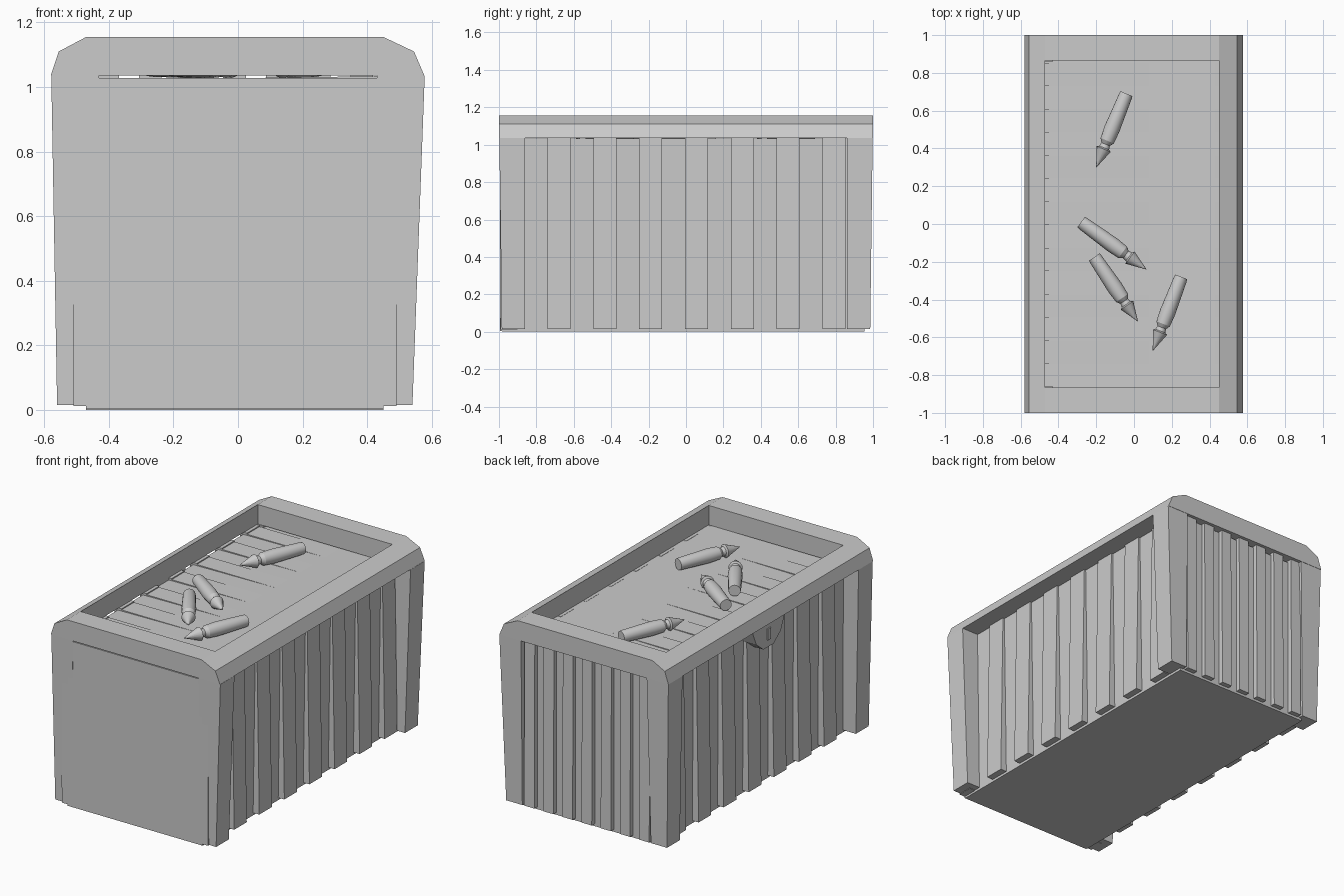
import bpy, bmesh, math
from mathutils import Vector

if "Cube" in bpy.data.objects:
    bpy.data.objects.remove(bpy.data.objects["Cube"])


def make(name, verts, faces):
    mesh = bpy.data.meshes.new(name)
    mesh.from_pydata(verts, [], faces)
    bm = bmesh.new()
    bm.from_mesh(mesh)
    bmesh.ops.recalc_face_normals(bm, faces=bm.faces)
    bm.to_mesh(mesh)
    bm.free()
    ob = bpy.data.objects.new(name, mesh)
    bpy.context.collection.objects.link(ob)
    return ob


def block(name, bottom, top, z0, z1, z1_right=None):
    """Tapered box: bottom/top are (x0, x1, y0, y1); the top may slope along x."""
    zr = z1 if z1_right is None else z1_right
    vs = []
    for (a, b, c, d), zl, zh in ((bottom, z0, z0), (top, z1, zr)):
        vs += [(a, c, zl), (b, c, zh), (b, d, zh), (a, d, zl)]
    return make(name, vs, [(3, 2, 1, 0), (4, 5, 6, 7)] +
                [(i, (i + 1) % 4, (i + 1) % 4 + 4, i + 4) for i in range(4)])


def prism(name, pts, axis, lo, hi):
    """Extrude a 2D profile along x (axis 0, points y,z) or y (axis 1, points x,z)."""
    vs = [((v, a, b) if axis == 0 else (a, v, b)) for v in (lo, hi) for a, b in pts]
    n = len(pts)
    return make(name, vs, [tuple(range(n)), tuple(range(n, 2 * n))] +
                [(i, (i + 1) % n, (i + 1) % n + n, i + n) for i in range(n)])


CX, RIM = -0.01, 1.035

# Container body with slightly sloping lid
block("container_body", (-0.47, 0.45, -0.985, 0.955), (-0.475, 0.465, -0.985, 0.955),
      0.0, 1.021, 1.034)

# Flat front panel
block("front_panel", (CX - 0.46, CX + 0.46, -0.995, -0.97),
      (CX - 0.46, CX + 0.46, -0.995, -0.97), 0.004, 1.028)
for s in (-1, 1):
    x = sorted((CX + s * 0.45, CX + s * 0.5))
    block("front_panel_edge", (*x, -0.993, -0.9), (*x, -0.995, -0.9), 0.012, RIM)

# Corner posts
for sx in (-1, 1):
    for sy in (-1, 1):
        bx = sorted((CX + sx * 0.44, CX + sx * 0.55))
        tx = sorted((sx * 0.43, sx * 0.578))
        by = sorted((sy * 0.86, sy * 0.985))
        ty = sorted((sy * 0.86, sy * 0.998))
        block("corner_post", (*bx, *by), (*tx, *ty), 0.015, RIM)

# Side ribs, fading out toward the top
for s in (-1, 1):
    for i in range(7):
        y = -0.74 + i * 0.245
        bx = sorted((CX + s * 0.44, CX + s * 0.502))
        tx = sorted((CX + s * 0.44, CX + s * 0.486))
        block("side_rib", (*bx, y, y + 0.123), (*tx, y, y + 0.123), 0.015, RIM)

# Back ribs
for i in range(7):
    x = CX + (i - 3) * 0.131
    block("back_rib", (x - 0.035, x + 0.035, 0.94, 0.985),
          (x - 0.035, x + 0.035, 0.94, 0.98), 0.015, RIM)

# Lid ribs, merging into the lid past the middle
for i in range(7):
    y = -0.74 + i * 0.245
    block("lid_rib", (-0.47, 0.09, y, y + 0.123), (-0.47, 0.09, y, y + 0.123), 1.0, 1.0287)

# Top rim with rectangular opening
rim = prism("top_rim", [(-0.58, RIM), (-0.555, 1.11), (-0.47, 1.155), (0.45, 1.155),
                        (0.545, 1.11), (0.577, RIM)], 1, -1.0, 1.0)
cut_rect = (-0.47, 0.45, -0.865, 0.865)
cutter = block("rim_cutter", cut_rect, cut_rect, 0.9, 1.3)
cutter.hide_render = True
cutter.hide_viewport = True
mod = rim.modifiers.new("opening", "BOOLEAN")
mod.operation = "DIFFERENCE"
mod.solver = "EXACT"
mod.object = cutter

# Latch plate on the left side, with a small slot bar
prism("latch_plate", [(-0.16, RIM), (-0.12, 0.94), (-0.05, 0.885), (0.05, 0.885),
                      (0.12, 0.94), (0.16, RIM)], 0, -0.565, -0.47)
block("latch_bar", (-0.572, -0.55, -0.015, 0.015), (-0.572, -0.55, -0.015, 0.015), 0.93, 1.0)

# Loose cartridges lying on the lid
PROFILE = [(0.0, 0.034), (0.015, 0.036), (0.2, 0.042), (0.265, 0.038), (0.285, 0.024),
           (0.305, 0.028), (0.312, 0.040), (0.415, 0.001)]


def cartridge(base, tip, sides=16):
    b, t = Vector((*base, 1.068)), Vector((*tip, 1.068))
    d = (t - b).normalized()
    side, up = d.cross(Vector((0, 0, 1))), Vector((0, 0, 1))
    scale = (t - b).length / 0.415
    vs = []
    for dist, r in PROFILE:
        for k in range(sides):
            a = 2 * math.pi * k / sides
            vs.append(b + d * dist * scale + (side * math.cos(a) + up * math.sin(a)) * r)
    n = len(PROFILE)
    fs = [(j * sides + k, j * sides + (k + 1) % sides,
           (j + 1) * sides + (k + 1) % sides, (j + 1) * sides + k)
          for j in range(n - 1) for k in range(sides)]
    fs += [tuple(range(sides)), tuple(range((n - 1) * sides, n * sides))]
    ob = make("cartridge", vs, fs)
    bpy.ops.object.select_all(action="DESELECT")
    ob.select_set(True)
    bpy.context.view_layer.objects.active = ob
    bpy.ops.object.shade_smooth_by_angle(angle=math.radians(30))


for base, tip in (((-0.04, 0.69), (-0.20, 0.30)), ((-0.28, 0.01), (0.065, -0.24)),
                  ((-0.21, -0.175), (0.02, -0.515)), ((0.25, -0.28), (0.10, -0.67))):
    cartridge(base, tip)
